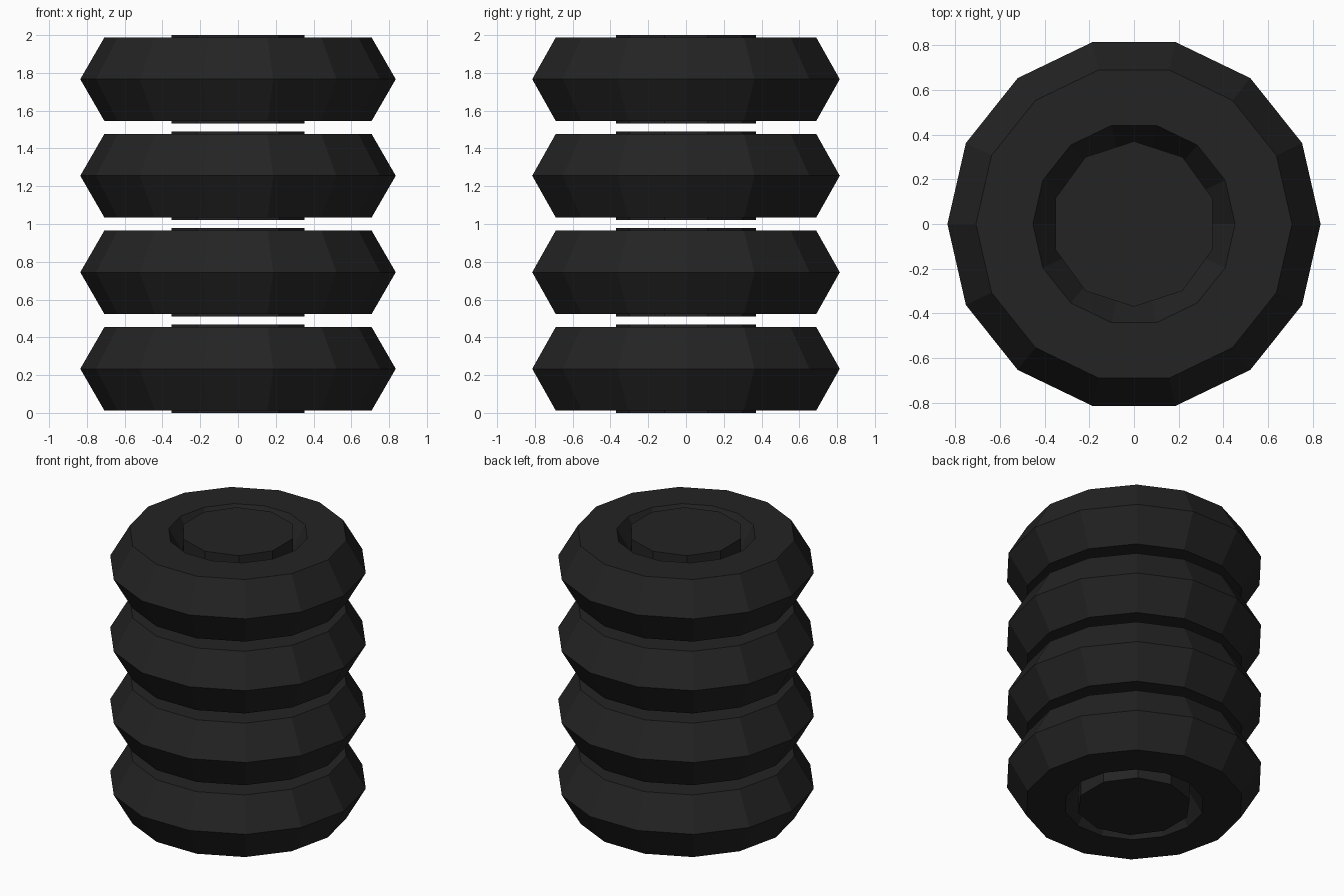
import bpy, bmesh, math

if "Cube" in bpy.data.objects:
    bpy.data.objects.remove(bpy.data.objects["Cube"])

rubber = bpy.data.materials.new("black_rubber")
rubber.diffuse_color = (0.0168, 0.0168, 0.0168, 1)
rubber.use_nodes = True
rubber.node_tree.nodes["Principled BSDF"].inputs["Base Color"].default_value = rubber.diffuse_color

COUNT, SPACING = 4, 0.511
HUB_H = 2 - (COUNT - 1) * SPACING
RING_R, TUBE_R = 0.58, 0.255


def add_object(name, bm, z):
    bmesh.ops.recalc_face_normals(bm, faces=bm.faces)
    mesh = bpy.data.meshes.new(name)
    bm.to_mesh(mesh)
    bm.free()
    mesh.materials.append(rubber)
    obj = bpy.data.objects.new(name, mesh)
    obj.location.z = z
    bpy.context.collection.objects.link(obj)


def tyre(name, z, sides=14, tube_sides=6):
    # hexagonal tube swept around a 14-sided ring
    bm = bmesh.new()
    rings = []
    for i in range(sides):
        a = math.tau * i / sides
        ring = []
        for j in range(tube_sides):
            b = math.tau * j / tube_sides
            r = RING_R + TUBE_R * math.cos(b)
            ring.append(bm.verts.new((r * math.cos(a), r * math.sin(a), TUBE_R * math.sin(b))))
        rings.append(ring)
    for i in range(sides):
        p, q = rings[i], rings[(i + 1) % sides]
        for j in range(tube_sides):
            k = (j + 1) % tube_sides
            bm.faces.new((p[j], q[j], q[k], p[k]))
    add_object(name, bm, z)


def hub(name, z, sides=10, radius=0.37):
    # ten-sided plug with a corner towards +y, just proud of the tyre
    bm = bmesh.new()
    angles = [math.pi / 2 + math.tau * i / sides for i in range(sides)]
    base = bm.faces.new([bm.verts.new((radius * math.cos(a), radius * math.sin(a), -HUB_H / 2))
                         for a in angles])
    top = bmesh.ops.extrude_face_region(bm, geom=[base], use_keep_orig=True)["geom"]
    bmesh.ops.translate(bm, vec=(0, 0, HUB_H),
                        verts=[g for g in top if isinstance(g, bmesh.types.BMVert)])
    add_object(name, bm, z)


# Stack of four tyres with their hubs
for n in range(COUNT):
    z = HUB_H / 2 + n * SPACING
    tyre(f"tyre_{n + 1}", z)
    hub(f"hub_{n + 1}", z)
